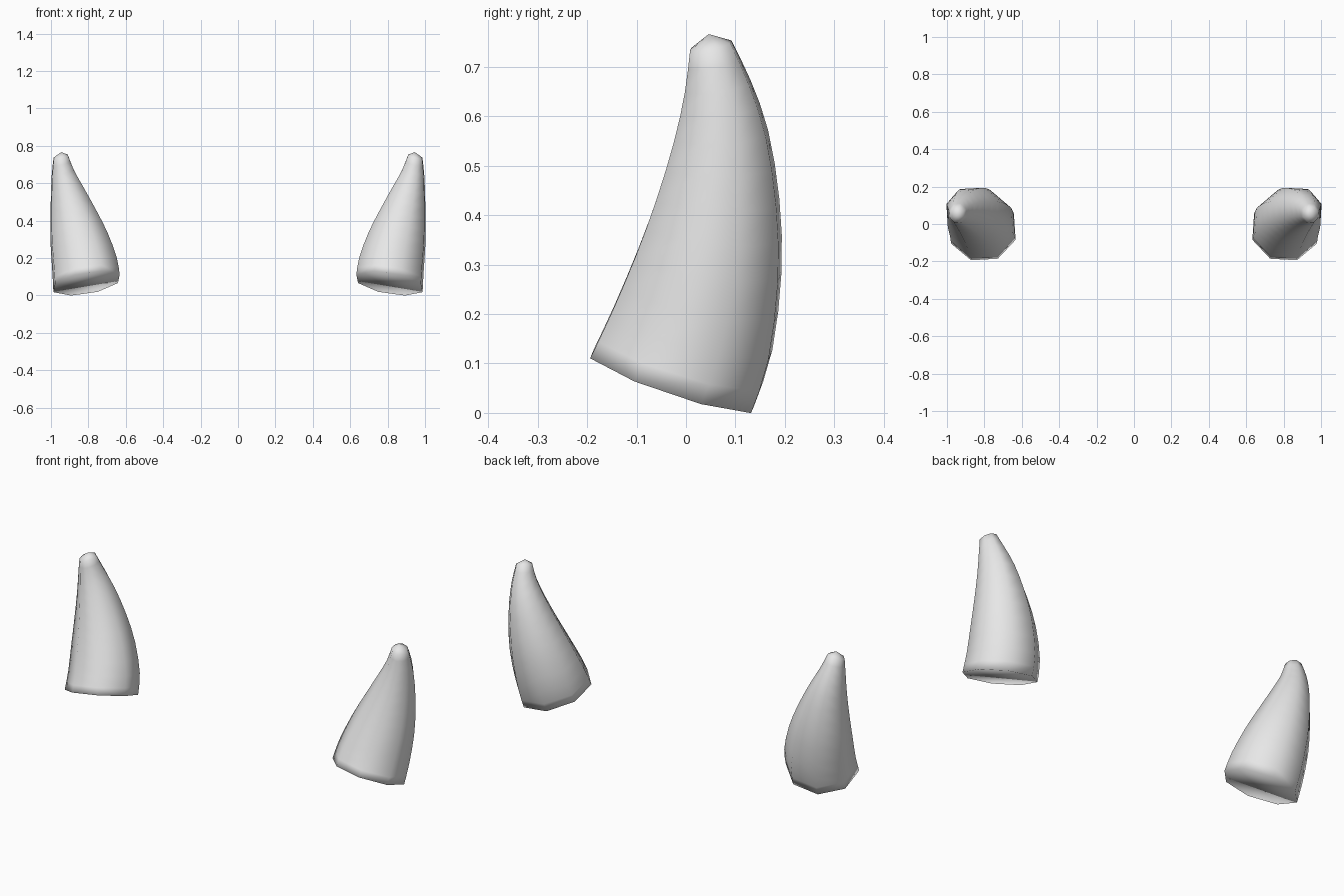
import bpy
import bmesh
from math import cos, sin, tau, radians
from mathutils import Vector

cube = bpy.data.objects.get("Cube")
if cube:
    bpy.data.objects.remove(cube, do_unlink=True)

# Pale horn material
horn_grey = bpy.data.materials.new("pale_grey")
horn_grey.use_nodes = True
horn_grey.diffuse_color = (0.8, 0.8, 0.8, 1)
horn_grey.node_tree.nodes["Principled BSDF"].inputs["Base Color"].default_value = (0.8, 0.8, 0.8, 1)

SIDES = 8
STEPS = 2              # rings per section
TURN = radians(19)     # twist of the octagon
CORNER = cos(tau / 16)  # half width to corner radius

# Sections from base to tip: centre x, y, z, half width x, half width y
SECTIONS = [
    (0.81, -0.027, 0.065, 0.173, 0.163),
    (0.82, 0.01, 0.16, 0.168, 0.161),
    (0.849, 0.045, 0.30, 0.149, 0.145),
    (0.88, 0.064, 0.43, 0.120, 0.122),
    (0.912, 0.071, 0.56, 0.086, 0.093),
    (0.936, 0.064, 0.66, 0.058, 0.065),
    (0.947, 0.05, 0.742, 0.038, 0.041),
]
TIP = (0.945, 0.046, 0.766)


def smooth_section(t):
    """Catmull-Rom blend through the sections."""
    last = len(SECTIONS) - 1
    i = min(int(t), last - 1)
    f = t - i
    a, b, c, d = (Vector(SECTIONS[max(0, min(last, k))]) for k in range(i - 1, i + 3))
    return b + 0.5 * f * (c - a + f * (2 * a - 5 * b + 4 * c - d + f * (3 * (b - c) + d - a)))


def make_horn(name, side):
    bm = bmesh.new()
    rings = []
    for n in range((len(SECTIONS) - 1) * STEPS + 1):
        x, y, z, wide, deep = smooth_section(n / STEPS)
        # Each ring leans with the bend of the horn
        up = (z - SECTIONS[0][2]) / (SECTIONS[-1][2] - SECTIONS[0][2])
        lean_x, lean_y = -0.16 - 0.04 * up, -0.33 + 0.53 * up
        ring = []
        for k in range(SIDES):
            angle = TURN + tau * k / SIDES
            dx = cos(angle) * wide / CORNER
            dy = sin(angle) * deep / CORNER
            ring.append(bm.verts.new((side * (x + dx), y + dy, z + lean_x * dx + lean_y * dy)))
        rings.append(ring)
    # Walls, base and pointed tip
    for low, high in zip(rings, rings[1:]):
        for k in range(SIDES):
            j = (k + 1) % SIDES
            bm.faces.new((low[k], low[j], high[j], high[k]))
    bm.faces.new(rings[0])
    tip = bm.verts.new((side * TIP[0], TIP[1], TIP[2]))
    for k in range(SIDES):
        bm.faces.new((rings[-1][k], rings[-1][(k + 1) % SIDES], tip))
    bmesh.ops.recalc_face_normals(bm, faces=bm.faces)
    for face in bm.faces:
        face.smooth = True
    mesh = bpy.data.meshes.new(name)
    bm.to_mesh(mesh)
    bm.free()
    mesh.materials.append(horn_grey)
    bpy.context.collection.objects.link(bpy.data.objects.new(name, mesh))


for name, side in (("left_horn", 1), ("right_horn", -1)):
    make_horn(name, side)
